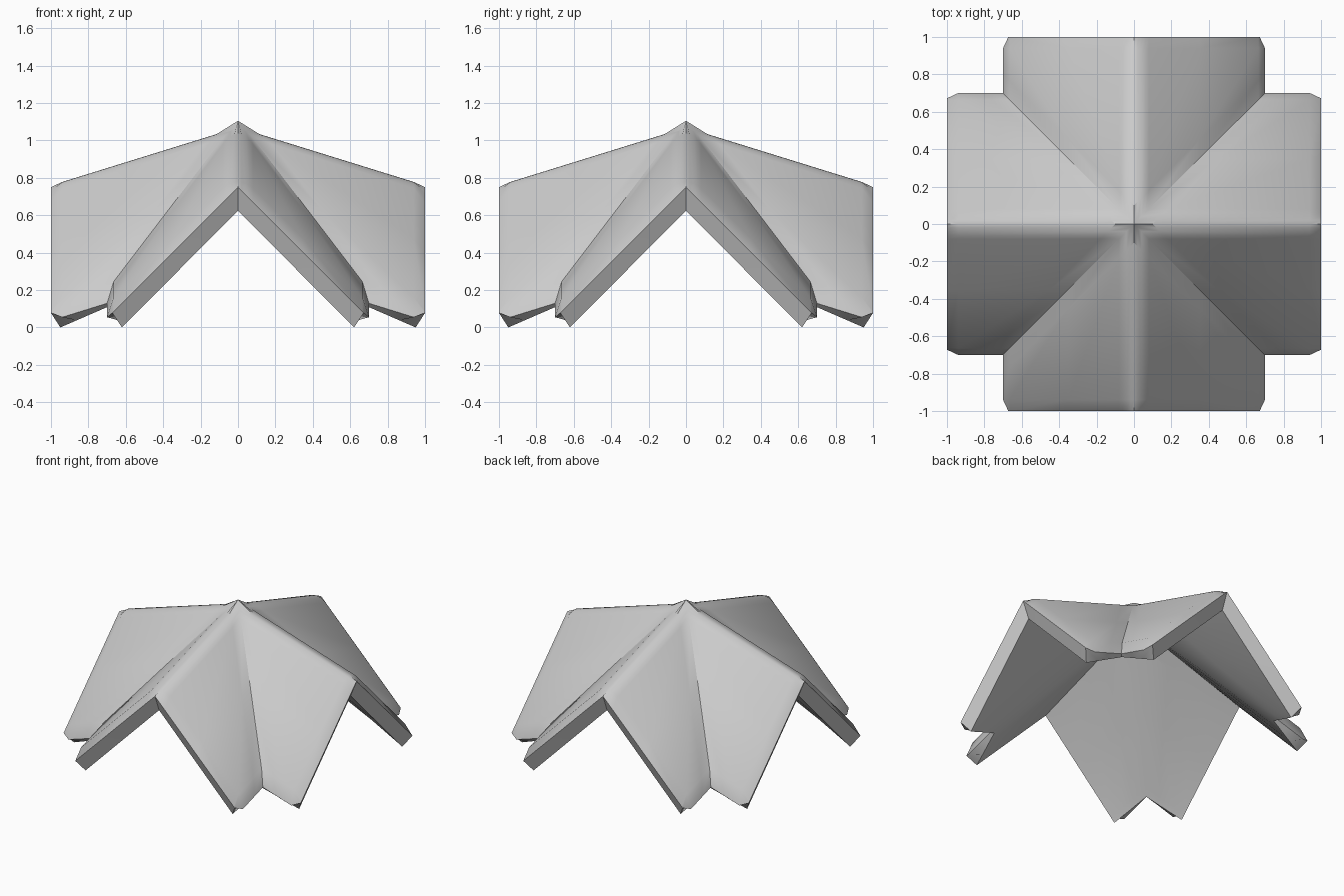
import bpy, bmesh, math
from mathutils import Matrix, Vector

cube = bpy.data.objects.get("Cube")
if cube:
    bpy.data.objects.remove(cube, do_unlink=True)

COLUMNS = [0, 0.02, 0.04, 0.06, 0.08, 0.35, 0.665, 0.70]   # distance from ridge
LAST = len(COLUMNS) - 1

# Corners of one flat lower panel
INNER_APEX = Vector((0, 0, 0.95))
INNER_RIDGE_END = Vector((0, 0.95, 0.625))
INNER_CORNER = Vector((0.62, 0.95, 0))
INNER_VALLEY_END = Vector((0.685, 0.685, 0.115))


def outer_point(i, j):
    """Upper skin: rounded ridge, dropped gable lip and dropped eave lip."""
    x = COLUMNS[i]
    y = [x, x + 0.1, 0.94, 1.0][j]
    if i == 0 and j == 0:
        return Vector((0, 0, 1.105))
    if j == 3:                                  # gable lip, corner clipped
        x = min(x, 0.672)
        return Vector((x, y, 0.75 - x))
    fall = x
    if x < 0.08:                                # arc over the ridge
        fall = 0.16 - math.sqrt(0.0128 - x * x)
    z = 1.116 - 0.31 * y - fall
    if i == LAST:
        z -= 0.07
    return Vector((x, y, z))


def inner_point(i, j):
    """Lower skin: panel stretched between its four corners."""
    s, t = COLUMNS[i] / COLUMNS[LAST], j / 3
    valley = INNER_APEX.lerp(INNER_VALLEY_END, s)
    gable = INNER_RIDGE_END.lerp(INNER_CORNER, s)
    return valley.lerp(gable, t)


def add_octant(bm, matrix):
    """Half of one roof arm: upper skin, lower skin and the rim joining them."""
    skins = []
    for point in (outer_point, inner_point):
        grid = [[bm.verts.new(matrix @ point(i, j)) for j in range(4)]
                for i in range(LAST + 1)]
        for i in range(LAST):
            for j in range(3):
                bm.faces.new((grid[i][j], grid[i + 1][j],
                              grid[i + 1][j + 1], grid[i][j + 1]))
        skins.append(grid)
    rim = [(i, 3) for i in range(LAST + 1)] + [(LAST, j) for j in (2, 1, 0)]
    top, low = skins
    for (a, b), (c, d) in zip(rim, rim[1:]):
        bm.faces.new((top[a][b], top[c][d], low[c][d], low[a][b]))


# Crossed gable roof: four identical arms, each mirrored across its ridge
bm = bmesh.new()
for quarter in range(4):
    turn = Matrix.Rotation(quarter * math.pi / 2, 4, 'Z')
    for side in (1, -1):
        add_octant(bm, turn @ Matrix.Diagonal((side, 1, 1, 1)))
bmesh.ops.remove_doubles(bm, verts=bm.verts, dist=0.0001)
bmesh.ops.recalc_face_normals(bm, faces=bm.faces)
mesh = bpy.data.meshes.new("cross_gable_roof")
bm.to_mesh(mesh)
bm.free()

# Plain grey finish
grey = bpy.data.materials.new("light_grey")
grey.use_nodes = True
colour = (0.6, 0.6, 0.6, 1)
grey.diffuse_color = colour
grey.node_tree.nodes["Principled BSDF"].inputs["Base Color"].default_value = colour
mesh.materials.append(grey)

roof = bpy.data.objects.new("cross_gable_roof", mesh)
bpy.context.collection.objects.link(roof)
bpy.ops.object.select_all(action='DESELECT')
roof.select_set(True)
bpy.context.view_layer.objects.active = roof
bpy.ops.object.shade_smooth_by_angle(angle=math.radians(31))
